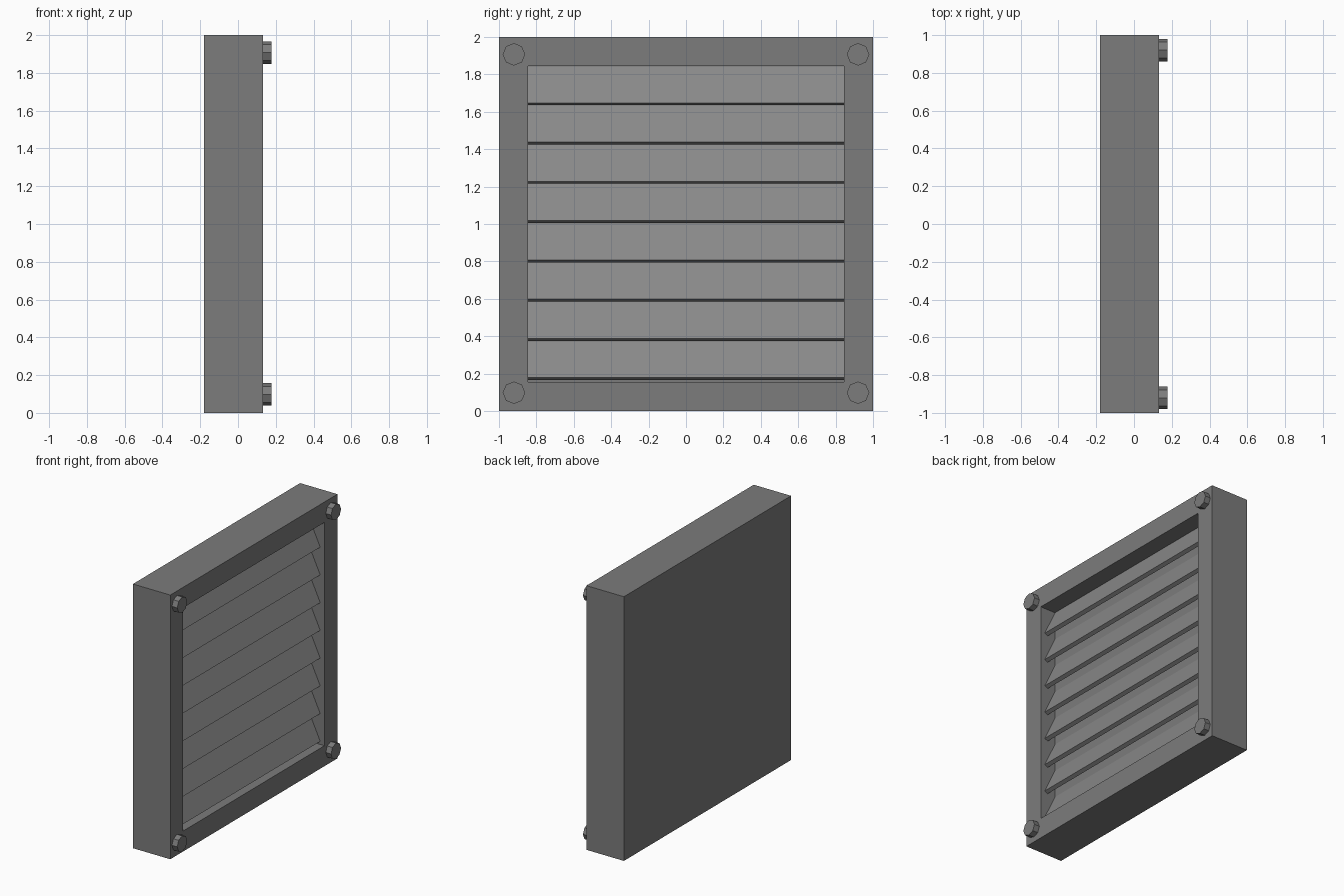
import bpy, bmesh, math

if "Cube" in bpy.data.objects:
    bpy.data.objects.remove(bpy.data.objects["Cube"])

# Overall dimensions
BACK, FRONT = -0.18, 0.133
INNER = 0.845            # half width of the opening
FLOOR = 0.005            # x of the panel behind the slats
PITCH, SLATS = 0.21, 8
SLAT_BASE = 0.163
TIP_X, TIP_Z = 0.097, 0.015
THICK = 0.03


def material(name, value):
    mat = bpy.data.materials.new(name)
    mat.diffuse_color = (value, value, value, 1)
    mat.use_nodes = True
    mat.node_tree.nodes["Principled BSDF"].inputs["Base Color"].default_value = mat.diffuse_color
    return mat


DARK = material("dark_metal", 0.2)
SLAT = material("slat_metal", 0.25)


def new_object(name, bm, mat):
    bmesh.ops.recalc_face_normals(bm, faces=bm.faces)
    mesh = bpy.data.meshes.new(name)
    bm.to_mesh(mesh)
    bm.free()
    mesh.materials.append(mat)
    obj = bpy.data.objects.new(name, mesh)
    bpy.context.collection.objects.link(obj)
    return obj


# Housing: concentric square loops joined from back, round the rim, to the floor
bm = bmesh.new()
loops = []
for x, h in ((BACK, 1), (FRONT, 1), (FRONT, INNER), (FLOOR, INNER)):
    loops.append([bm.verts.new((x, y * h, 1 + z * h))
                  for y, z in ((-1, -1), (1, -1), (1, 1), (-1, 1))])
for a, b in zip(loops, loops[1:]):
    for i in range(4):
        j = (i + 1) % 4
        bm.faces.new((a[i], a[j], b[j], b[i]))
bm.faces.new(loops[0])
bm.faces.new(loops[-1])
new_object("vent_housing", bm, DARK)

# Louvre slats: thin tilted blades leaning out from the panel
tilt = math.atan2(TIP_X - FLOOR, PITCH - TIP_Z)
in_x = TIP_X - THICK * math.cos(tilt)
in_z = TIP_Z - THICK * math.sin(tilt)
profile = [(FLOOR, PITCH), (TIP_X, TIP_Z), (in_x, in_z),
           (FLOOR, in_z + (in_x - FLOOR) / math.tan(tilt))]
for i in range(SLATS):
    bm = bmesh.new()
    z0 = SLAT_BASE + i * PITCH
    face = bm.faces.new([bm.verts.new((x, -INNER, z0 + z)) for x, z in profile])
    swept = bmesh.ops.extrude_face_region(bm, geom=[face], use_keep_orig=True)
    bmesh.ops.translate(bm, vec=(0, 2 * INNER, 0),
                        verts=[g for g in swept["geom"] if isinstance(g, bmesh.types.BMVert)])
    new_object(f"louvre_slat_{i + 1}", bm, SLAT)

# Octagonal corner bolts
for y in (-0.92, 0.92):
    for z in (0.098, 1.907):
        bpy.ops.mesh.primitive_cylinder_add(
            vertices=8, radius=0.06, depth=0.065,
            location=(0.1445, y, z), rotation=(0, math.pi / 2, 0))
        bolt = bpy.context.object
        bolt.name = "corner_bolt"
        bolt.data.materials.append(DARK)
